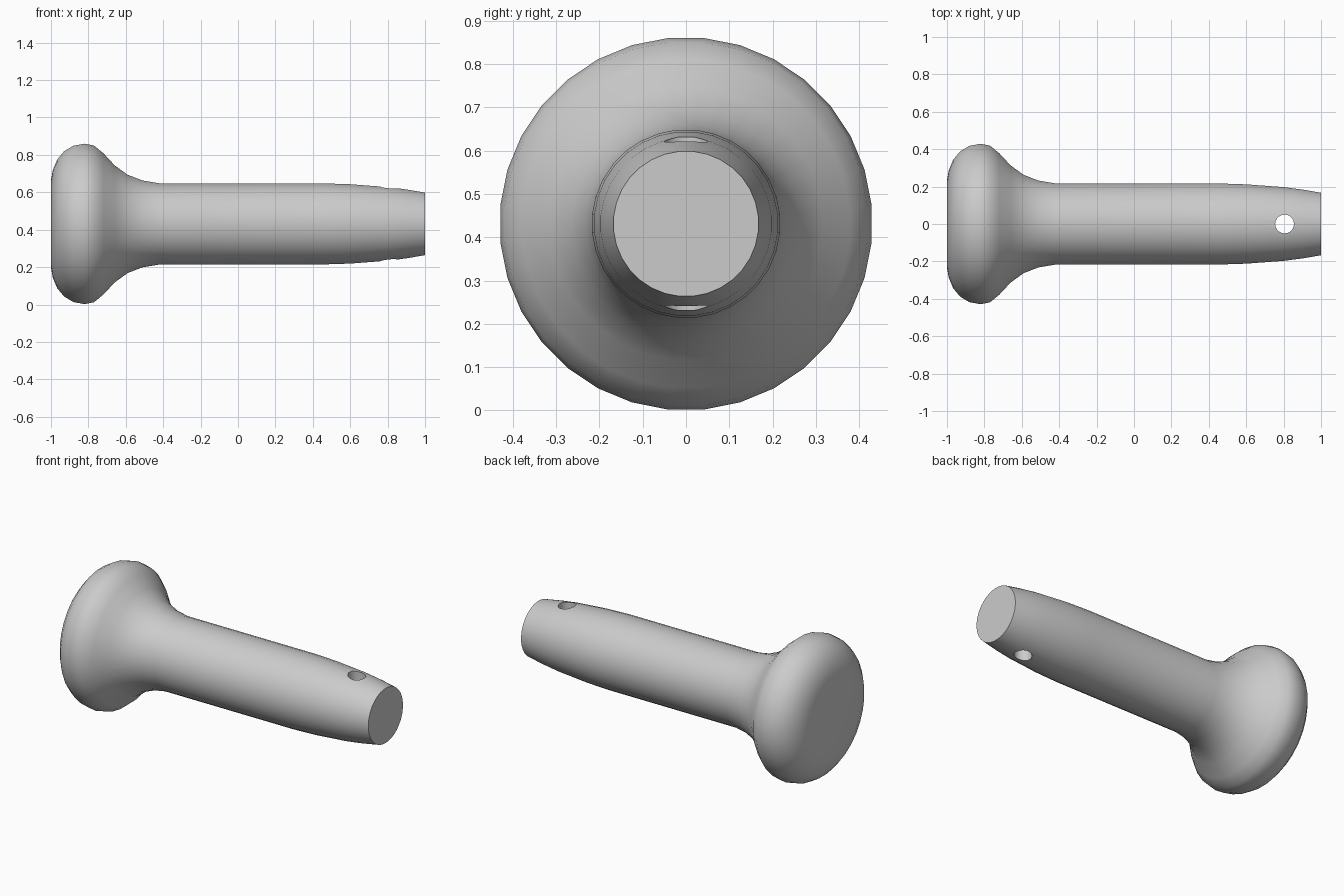
import bpy
import bmesh
import math
from mathutils import Matrix, Vector

if "Cube" in bpy.data.objects:
    bpy.data.objects.remove(bpy.data.objects["Cube"], do_unlink=True)

AXIS_Z = 0.431
SIDES = 32

grey = bpy.data.materials.new("plain grey")
grey.use_nodes = True
colour = (0.6, 0.6, 0.6, 1)
grey.diffuse_color = colour
grey.node_tree.nodes["Principled BSDF"].inputs["Base Color"].default_value = colour


def make_object(name, bm):
    mesh = bpy.data.meshes.new(name)
    bmesh.ops.recalc_face_normals(bm, faces=bm.faces)
    bm.to_mesh(mesh)
    bm.free()
    mesh.materials.append(grey)
    obj = bpy.data.objects.new(name, mesh)
    bpy.context.collection.objects.link(obj)
    return obj


# Lathe profile (x, radius): rounded head, concave neck, shank, tapered tip
profile = [(-1, 0.235), (-0.99, 0.29), (-0.967, 0.345), (-0.93, 0.39),
           (-0.88, 0.42), (-0.82, 0.431), (-0.77, 0.421), (-0.72, 0.38),
           (-0.66, 0.315), (-0.59, 0.264), (-0.51, 0.233), (-0.42, 0.218),
           (0.45, 0.218), (0.6, 0.213), (0.8, 0.198), (0.9, 0.185), (1, 0.168)]

# Pin body
bm = bmesh.new()
rings = []
for x, r in profile:
    angles = [math.tau * (i + 0.5) / SIDES for i in range(SIDES)]
    rings.append([bm.verts.new((x, r * math.cos(a), AXIS_Z + r * math.sin(a)))
                  for a in angles])
for a, b in zip(rings, rings[1:]):
    for i in range(SIDES):
        j = (i + 1) % SIDES
        bm.faces.new((a[i], a[j], b[j], b[i]))
bm.faces.new(rings[0])
bm.faces.new(rings[-1])
pin = make_object("pin", bm)

# Vertical cross hole near the tip
bm = bmesh.new()
bmesh.ops.create_cone(bm, cap_ends=True, segments=32, radius1=0.05, radius2=0.05,
                      depth=1, matrix=Matrix.Translation(Vector((0.805, 0, AXIS_Z))))
cutter = make_object("hole_cutter", bm)

bpy.context.view_layer.objects.active = pin
pin.select_set(True)
cut = pin.modifiers.new("cross_hole", 'BOOLEAN')
cut.operation = 'DIFFERENCE'
cut.solver = 'EXACT'
cut.object = cutter
bpy.ops.object.modifier_apply(modifier=cut.name)
bpy.data.objects.remove(cutter, do_unlink=True)
bpy.ops.object.shade_smooth_by_angle(angle=math.radians(35))
